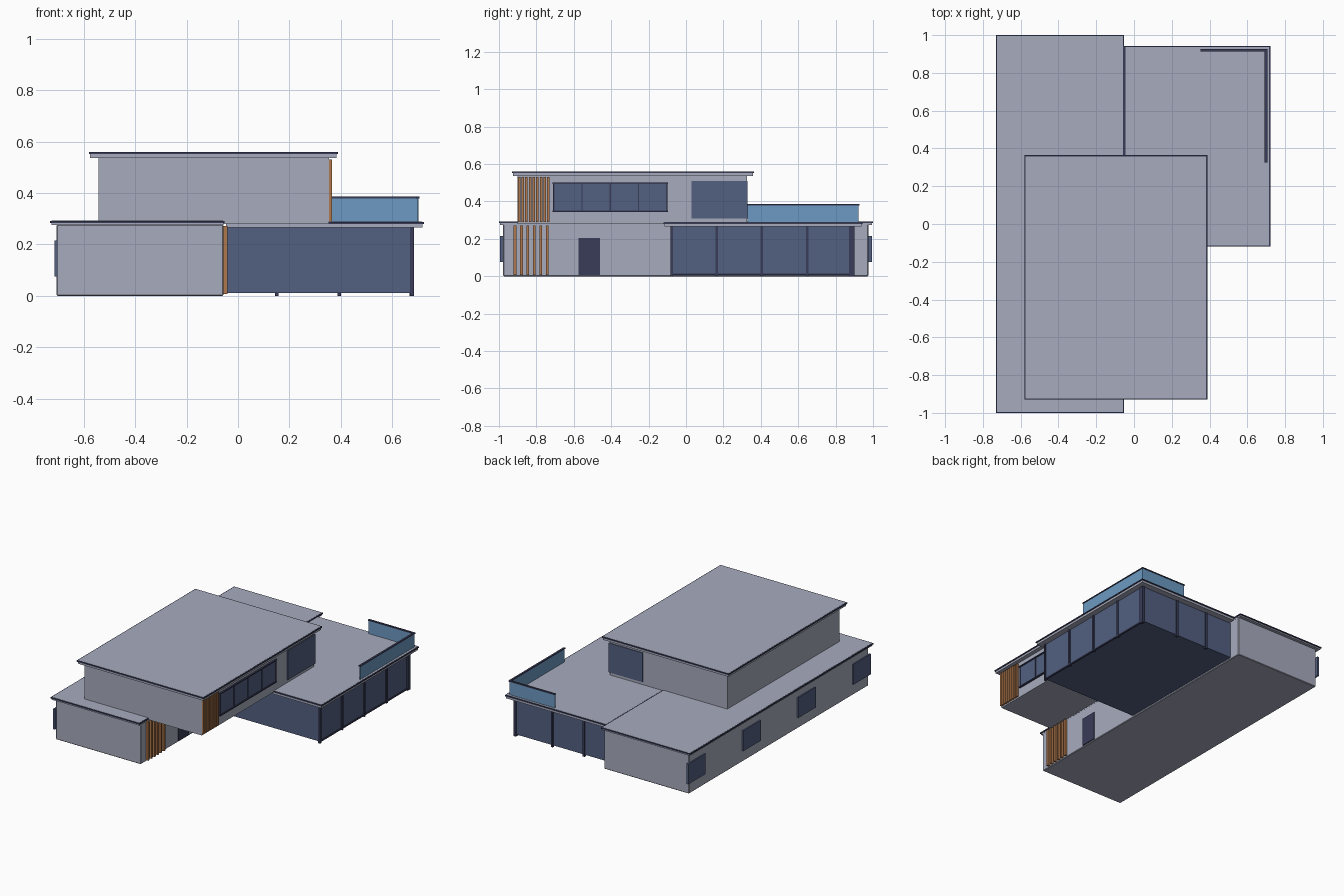
import bpy

cube = bpy.data.objects.get("Cube")
if cube:
    bpy.data.objects.remove(cube, do_unlink=True)


def material(name, colour):
    mat = bpy.data.materials.new(name)
    mat.use_nodes = True
    mat.diffuse_color = (*colour, 1)
    mat.node_tree.nodes["Principled BSDF"].inputs["Base Color"].default_value = (*colour, 1)
    return mat


PLASTER = material("pale_grey_plaster", (0.39, 0.41, 0.51))
GLASS = material("dark_blue_glass", (0.085, 0.115, 0.22))
RAIL_GLASS = material("light_blue_glass", (0.15, 0.32, 0.54))
FRAME = material("dark_frame", (0.04, 0.045, 0.095))
WOOD = material("warm_wood", (0.43, 0.19, 0.075))


def box(name, xs, ys, zs, mat, bevel=0):
    """Box spanning the given ranges on each axis."""
    spans = (xs, ys, zs)
    bpy.ops.mesh.primitive_cube_add(size=1, location=[sum(s) / 2 for s in spans])
    ob = bpy.context.object
    ob.name = name
    ob.scale = [s[1] - s[0] for s in spans]
    bpy.ops.object.transform_apply(location=False, rotation=False, scale=True)
    ob.data.materials.append(mat)
    if bevel:
        mod = ob.modifiers.new("soft_edges", "BEVEL")
        mod.width = bevel
        mod.segments = 1
    return ob


def inset(span, d):
    return span[0] + d, span[1] - d


def around(centre, width):
    return centre - width / 2, centre + width / 2


def roof(name, xs, ys, base, top):
    """Pale slab with a dark edge trim and a pale top sheet."""
    trim = top - 0.009
    box(name + "_slab", inset(xs, 0.005), inset(ys, 0.005), (base, trim), PLASTER)
    box(name + "_trim", xs, ys, (trim, top - 0.001), FRAME)
    box(name + "_sheet", inset(xs, 0.006), inset(ys, 0.006), (trim, top), PLASTER)


# Long lower wing
box("lower_wing", (-0.705, -0.057), (-0.978, 0.975), (0, 0.278), PLASTER, 0.004)
roof("lower_roof", (-0.73, -0.052), (-1, 1), 0.275, 0.293)
for i in range(4):
    y = -0.9 + 0.6 * i
    box("side_window", (-0.714, -0.701), around(y, 0.19), (0.075, 0.215), GLASS)
box("front_door", (-0.06, -0.05), (-0.575, -0.46), (0.008, 0.205), FRAME)
for i in range(6):
    box("lower_slat", (-0.057, -0.04), around(-0.914 + 0.0344 * i, 0.014),
        (0.008, 0.272), WOOD)

# Glazed pavilion
box("pavilion_glass", (-0.057, 0.677), (-0.08, 0.895), (0.012, 0.268), GLASS)
roof("pavilion_roof", (-0.052, 0.722), (-0.12, 0.943), 0.265, 0.289)
for i in range(5):
    y = -0.077 + 0.2415 * i
    box("side_post", (0.668, 0.685), around(y, 0.014), (0, 0.268), FRAME)
box("corner_post", (0.666, 0.685), (0.872, 0.902), (0, 0.268), FRAME)
for x in (0.15, 0.393):
    box("back_post", around(x, 0.014), (0.885, 0.902), (0, 0.268), FRAME)
box("side_sill", (0.67, 0.682), (-0.08, 0.895), (0.006, 0.016), FRAME)

# Upper storey
box("upper_storey", (-0.543, 0.354), (-0.9, 0.325), (0.28, 0.54), PLASTER)
roof("upper_roof", (-0.58, 0.388), (-0.93, 0.364), 0.537, 0.56)
for i in range(9):
    box("upper_slat", (0.352, 0.366), around(-0.892 + 0.0195 * i, 0.013),
        (0.29, 0.53), WOOD)

# Long window band with frame
band = (-0.71, -0.1)
box("band_window", (0.35, 0.359), band, (0.35, 0.498), GLASS)
for z in (0.348, 0.498):
    box("band_rail", (0.35, 0.366), inset(band, -0.004), around(z, 0.008), FRAME)
for i in range(5):
    y = band[0] + 0.003 + 0.151 * i
    box("band_mullion", (0.35, 0.363), around(y, 0.007), (0.35, 0.498), FRAME)

# Window wrapping the back corner
box("corner_window_side", (0.35, 0.359), (0.03, 0.325), (0.308, 0.51), GLASS)
box("corner_window_back", (0.1, 0.359), (0.32, 0.33), (0.308, 0.51), GLASS)

# Terrace railing
box("side_railing_glass", (0.696, 0.702), (0.33, 0.923), (0.289, 0.38), RAIL_GLASS)
box("back_railing_glass", (0.355, 0.702), (0.917, 0.923), (0.289, 0.38), RAIL_GLASS)
box("side_handrail", (0.692, 0.706), (0.326, 0.927), (0.379, 0.386), FRAME)
box("back_handrail", (0.352, 0.692), (0.913, 0.927), (0.379, 0.386), FRAME)
